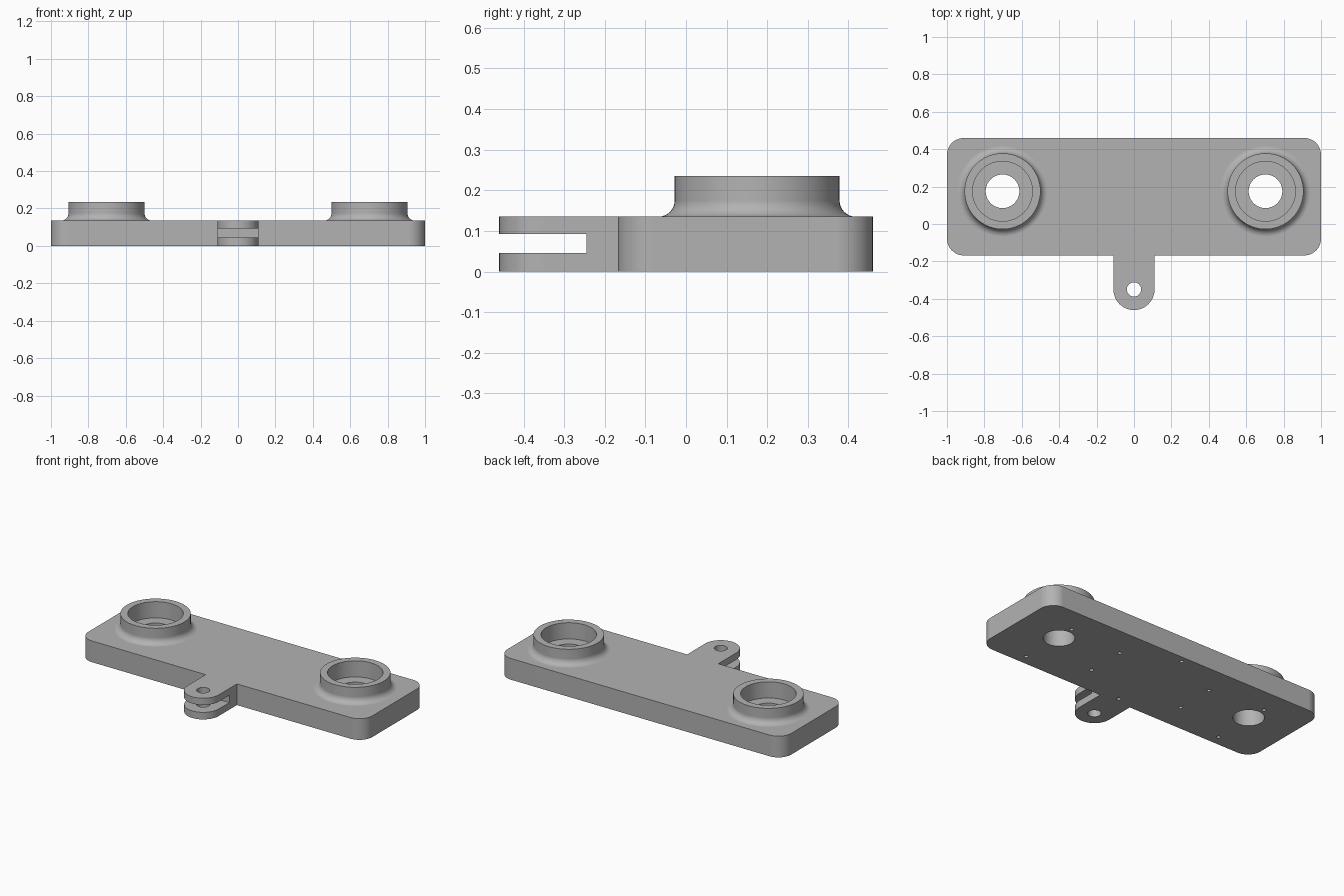
import bpy, bmesh
from math import sin, cos, pi, radians

cube = bpy.data.objects.get("Cube")
if cube:
    bpy.data.objects.remove(cube, do_unlink=True)

grey = bpy.data.materials.new("machined_grey")
grey.use_nodes = True
colour = (0.45, 0.45, 0.45, 1)
grey.diffuse_color = colour
grey.node_tree.nodes["Principled BSDF"].inputs["Base Color"].default_value = colour

TOP, RIM = 0.135, 0.235
BOSS_X, BOSS_Y, BOSS_R = 0.703, 0.175, 0.203
LUG_Y, LUG_R = -0.35, 0.11


def arc(cx, cy, r, start, end, steps):
    angles = [radians(start + (end - start) * i / steps) for i in range(steps + 1)]
    return [(cx + r * cos(a), cy + r * sin(a)) for a in angles]


def finish(name, bm):
    bmesh.ops.recalc_face_normals(bm, faces=bm.faces)
    mesh = bpy.data.meshes.new(name)
    bm.to_mesh(mesh)
    bm.free()
    mesh.materials.append(grey)
    obj = bpy.data.objects.new(name, mesh)
    bpy.context.collection.objects.link(obj)
    return obj


def prism(name, outline, z0, z1):
    bm = bmesh.new()
    face = bm.faces.new([bm.verts.new((x, y, z0)) for x, y in outline])
    extruded = bmesh.ops.extrude_face_region(bm, geom=[face])["geom"]
    verts = [v for v in extruded if isinstance(v, bmesh.types.BMVert)]
    bmesh.ops.translate(bm, verts=verts, vec=(0, 0, z1 - z0))
    return finish(name, bm)


def cylinder(name, x, y, r, z0, z1, sides=64):
    return prism(name, arc(x, y, r, 0, 360, sides)[:-1], z0, z1)


def lathe(name, x, y, profile, sides=64):
    bm = bmesh.new()
    rings = []
    for r, z in profile:
        rings.append([bm.verts.new((px, py, z)) for px, py in arc(x, y, r, 0, 360, sides)[:-1]])
    for low, high in zip(rings, rings[1:]):
        for i in range(sides):
            j = (i + 1) % sides
            bm.faces.new((low[i], low[j], high[j], high[i]))
    bm.faces.new(rings[0])
    bm.faces.new(rings[-1])
    return finish(name, bm)


def combine(target, tool, operation):
    mod = target.modifiers.new("combine", 'BOOLEAN')
    mod.operation, mod.solver, mod.object = operation, 'EXACT', tool
    bpy.ops.object.select_all(action='DESELECT')
    target.select_set(True)
    bpy.context.view_layer.objects.active = target
    bpy.ops.object.modifier_apply(modifier=mod.name)
    bpy.data.objects.remove(tool, do_unlink=True)


# Rounded plate and hinge lug share one outline
c = 0.09
front, back = -0.168, 0.46
outline = (arc(1 - c, back - c, c, 0, 90, 12) + arc(-1 + c, back - c, c, 90, 180, 12)
           + arc(-1 + c, front + c, c, 180, 270, 12) + [(-LUG_R, front)]
           + arc(0, LUG_Y, LUG_R, 180, 360, 32) + [(LUG_R, front)]
           + arc(1 - c, front + c, c, 270, 360, 12))
plate = prism("bearing_plate", outline, 0, TOP)

# Bearing bosses with a filleted foot
fillet = 0.04
foot = arc(BOSS_R + fillet, TOP + fillet, fillet, 270, 180, 8)
profile = [(BOSS_R + fillet, TOP - 0.03)] + foot + [(BOSS_R, RIM)]
for side in (-1, 1):
    x = side * BOSS_X
    combine(plate, lathe("boss", x, BOSS_Y, profile), 'UNION')
    combine(plate, cylinder("bearing_seat", x, BOSS_Y, 0.16, 0.132, 0.4), 'DIFFERENCE')
    combine(plate, cylinder("bore", x, BOSS_Y, 0.09, -0.1, 0.3), 'DIFFERENCE')

# Slot and pin hole in the lug
slot = [(-0.2, -0.6), (0.2, -0.6), (0.2, -0.245), (-0.2, -0.245)]
combine(plate, prism("lug_slot", slot, 0.045, 0.092), 'DIFFERENCE')
combine(plate, cylinder("pin_hole", 0, LUG_Y, 0.038, -0.1, 0.3, 40), 'DIFFERENCE')

# Small blind holes in the underside
holes = [(0, 0.42), (0, -0.135)]
for side in (-1, 1):
    holes += [(side * 0.33, 0.267), (side * 0.33, 0.017),
              (side * 0.713, 0.298), (side * 0.713, -0.103)]
for x, y in holes:
    combine(plate, cylinder("screw_hole", x, y, 0.012, -0.1, 0.08, 16), 'DIFFERENCE')

# Smooth curved walls, crisp rims
bpy.ops.object.select_all(action='DESELECT')
plate.select_set(True)
bpy.context.view_layer.objects.active = plate
bpy.ops.object.shade_smooth_by_angle(angle=radians(30))
weighted = plate.modifiers.new("even_shading", 'WEIGHTED_NORMAL')
weighted.keep_sharp = True
